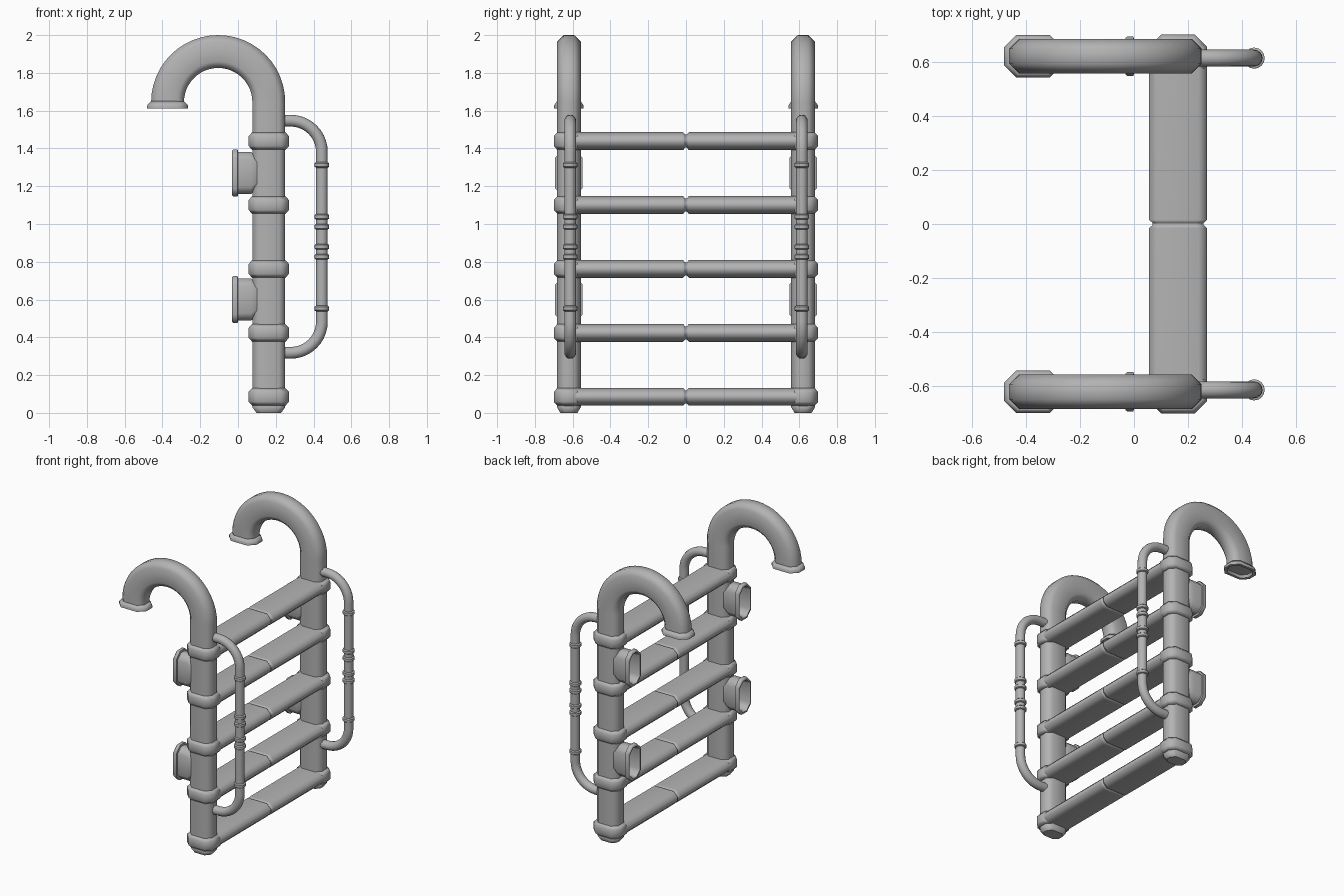
import bpy, bmesh, math
from mathutils import Vector

if "Cube" in bpy.data.objects:
    bpy.data.objects.remove(bpy.data.objects["Cube"])

X, Y, Z = Vector((1, 0, 0)), Vector((0, 1, 0)), Vector((0, 0, 1))
POST_X, POST_Y = 0.163, 0.62

grey = bpy.data.materials.new("plain grey")
grey.use_nodes = True
COLOUR = (0.45, 0.45, 0.45, 1)
grey.diffuse_color = COLOUR
grey.node_tree.nodes["Principled BSDF"].inputs["Base Color"].default_value = COLOUR


def octagon(hu, hv, c):
    """Rectangle with cut corners."""
    a, b = hu - c, hv - c
    return [(hu, -b), (hu, b), (a, hv), (-a, hv), (-hu, b), (-hu, -b), (-a, -hv), (a, -hv)]


def circle(r, n=16):
    return [(r * math.cos(2 * math.pi * i / n), r * math.sin(2 * math.pi * i / n)) for i in range(n)]


def loft(bm, rings):
    """Skin (centre, u axis, v axis, section) rings and cap both ends."""
    loops = [[bm.verts.new(c + u * a + v * b) for a, b in sec] for c, u, v, sec in rings]
    n = len(loops[0])
    for p, q in zip(loops, loops[1:]):
        for i in range(n):
            j = (i + 1) % n
            bm.faces.new((p[i], p[j], q[j], q[i]))
    bm.faces.new(loops[0])
    bm.faces.new(loops[-1])


def finish(name, lofts):
    """Make one object from lofts, mirrored to the opposite y side."""
    bm = bmesh.new()
    for rings in lofts:
        loft(bm, rings)
    bmesh.ops.recalc_face_normals(bm, faces=bm.faces)
    mesh = bpy.data.meshes.new(name)
    bm.to_mesh(mesh)
    bm.free()
    mesh.materials.append(grey)
    ob = bpy.data.objects.new(name, mesh)
    bpy.context.collection.objects.link(ob)
    bpy.ops.object.select_all(action="DESELECT")
    ob.select_set(True)
    bpy.context.view_layer.objects.active = ob
    bpy.ops.object.shade_smooth_by_angle(angle=math.radians(50))
    mirror = ob.modifiers.new("Mirror", "MIRROR")
    mirror.use_axis = (False, True, False)
    mirror.use_mirror_merge = False
    weighted = ob.modifiers.new("Weighted Normal", "WEIGHTED_NORMAL")
    weighted.keep_sharp = True
    return ob


# Posts that bend over into hooks
section = octagon(0.087, 0.063, 0.035)
foot = octagon(0.065, 0.045, 0.028)
post = [(Vector((POST_X, POST_Y, 0)), X, Y, foot),
        (Vector((POST_X, POST_Y, 0.03)), X, Y, section)]
BEND_X, BEND_Z, BEND_R = -0.105, 1.645, 0.268
for i in range(25):
    t = math.pi * i / 24
    out = X * math.cos(t) + Z * math.sin(t)
    post.append((Vector((BEND_X, POST_Y, BEND_Z)) + out * BEND_R, out, Y, section))
finish("posts_with_hooks", [post])

# Flared open ends of the hooks
flange = []
for z, hu, hv, c in [(1.65, 0.087, 0.063, 0.035), (1.637, 0.1, 0.072, 0.04),
                     (1.628, 0.108, 0.078, 0.045), (1.612, 0.108, 0.078, 0.045),
                     (1.612, 0.088, 0.06, 0.036), (1.63, 0.08, 0.054, 0.033)]:
    flange.append((Vector((BEND_X - BEND_R, POST_Y, z)), X, Y, octagon(hu, hv, c)))
finish("hook_end_flanges", [flange])

# Collars and rungs share the same levels
levels = [0.085 + 0.3385 * i for i in range(5)]
collars, rungs = [], []
for z in levels:
    collars.append([(Vector((POST_X, POST_Y, z + dz)), X, Y, octagon(0.107 - d, 0.08 - d, 0.045 - d / 2))
                    for dz, d in [(-0.048, 0.02), (-0.026, 0), (0.026, 0), (0.048, 0.02)]])
    rungs.append([(Vector((POST_X, y, z)), X, Z, octagon(0.107 - d, 0.047 - d, 0.032 - d / 2))
                  for y, d in [(0, 0.013), (0.004, 0.013), (0.015, 0), (POST_Y - 0.03, 0)]])
finish("collars", collars)
finish("rungs", rungs)

# Open ports on the posts
ports = []
for z in (0.6, 1.27):
    ports.append([(Vector((x, POST_Y, z)), Y, Z, octagon(hy, hz, c))
                  for x, hy, hz, c in [(0.12, 0.05, 0.085, 0.03), (0.092, 0.055, 0.092, 0.035),
                                       (0.07, 0.064, 0.112, 0.04), (0, 0.064, 0.112, 0.04),
                                       (-0.002, 0.073, 0.125, 0.045), (-0.025, 0.073, 0.125, 0.045),
                                       (-0.031, 0.068, 0.119, 0.042), (-0.031, 0.06, 0.109, 0.038),
                                       (-0.012, 0.055, 0.103, 0.036), (0.055, 0.055, 0.103, 0.036)]])
finish("ports", ports)

# Grab rails with rounded bends
RAIL_X, RAIL_Y, LOW, HIGH, R = 0.444, 0.613, 0.318, 1.547, 0.165
tube = circle(0.031)
rail = [(Vector((0.2, RAIL_Y, HIGH)), Z, Y, tube)]
for corner_z, start in ((HIGH - R, 90), (LOW + R, 0)):
    for i in range(11):
        t = math.radians(start - 9 * i)
        out = X * math.cos(t) + Z * math.sin(t)
        rail.append((Vector((RAIL_X - R, RAIL_Y, corner_z)) + out * R, out, Y, tube))
rail.append((Vector((0.2, RAIL_Y, LOW)), -Z, Y, tube))
finish("grab_rails", [rail])

# Raised bands on the grab rails, symmetric about the middle
bands = []
middle = (LOW + HIGH) / 2
for offset in (0.38, 0.106, 0.053):
    for z in (middle - offset, middle + offset):
        bands.append([(Vector((RAIL_X, RAIL_Y, z + dz)), X, Y, circle(r))
                      for dz, r in [(-0.015, 0.031), (-0.009, 0.039), (0.009, 0.039), (0.015, 0.031)]])
finish("grab_rail_bands", bands)
